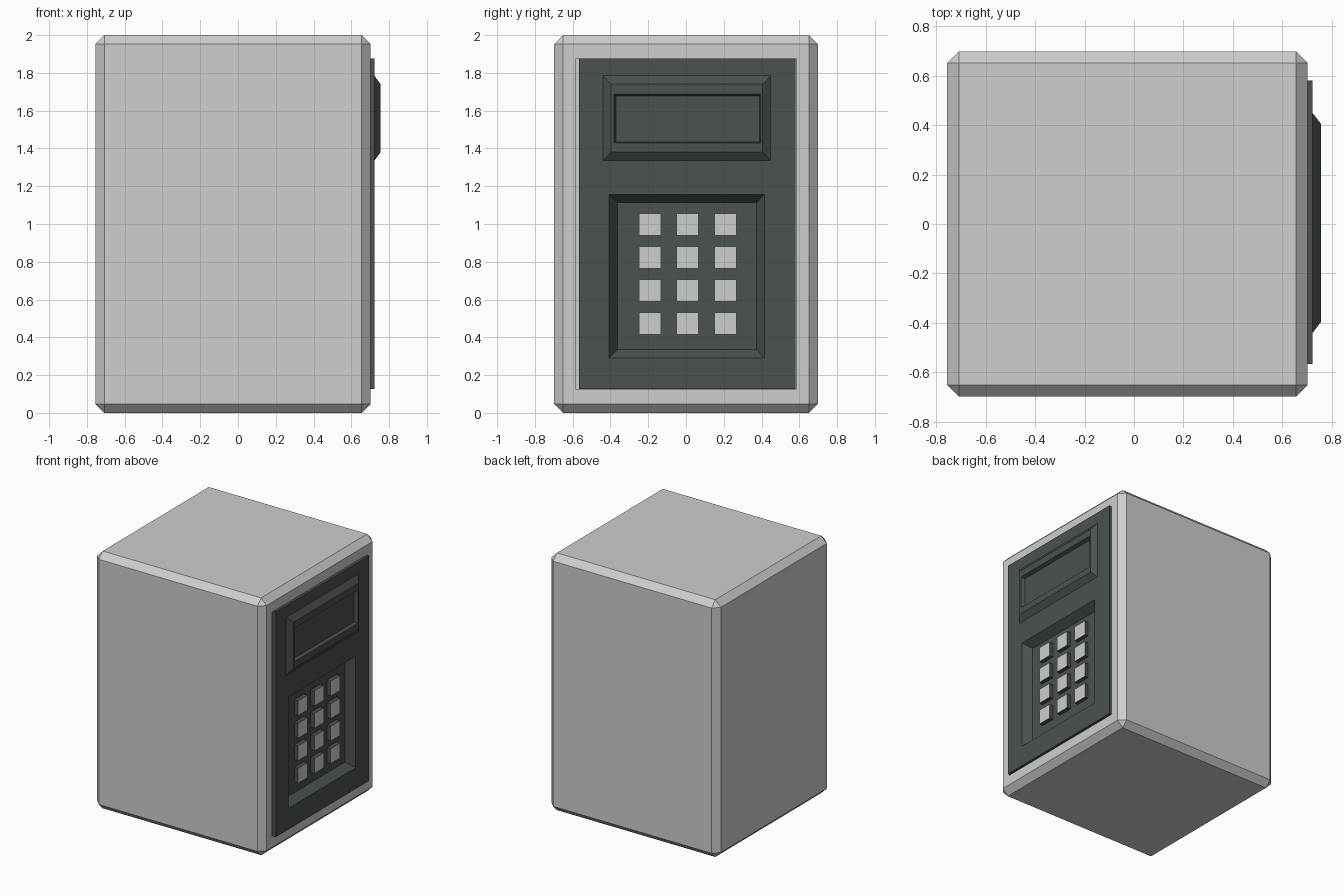
import bpy, bmesh
from mathutils import Vector

if "Cube" in bpy.data.objects:
    bpy.data.objects.remove(bpy.data.objects["Cube"], do_unlink=True)


def material(name, rgb):
    m = bpy.data.materials.new(name)
    m.use_nodes = True
    m.diffuse_color = (*rgb, 1)
    m.node_tree.nodes["Principled BSDF"].inputs["Base Color"].default_value = (*rgb, 1)
    return m


light = material("light_grey", (0.62, 0.62, 0.62))
dark = material("charcoal", (0.07, 0.082, 0.082))


def box(lo, hi):
    """Start a mesh holding one box between two corners."""
    bm = bmesh.new()
    bmesh.ops.create_cube(bm, size=1)
    lo, hi = Vector(lo), Vector(hi)
    for v in bm.verts:
        v.co = (lo + hi) / 2 + v.co * (hi - lo)
    return bm


def outer_faces(bm):
    """Faces looking along +x, lowest first."""
    bm.normal_update()
    faces = [f for f in bm.faces if f.normal.x > 0.99]
    return sorted(faces, key=lambda f: f.calc_center_median().z)


def step(bm, face, x, y0, y1, z0, z1):
    """Inset a face to the given rectangle and move it to depth x."""
    bmesh.ops.inset_individual(bm, faces=[face], thickness=0.005)
    c = face.calc_center_median()
    for v in face.verts:
        v.co = (x, y1 if v.co.y > c.y else y0, z1 if v.co.z > c.z else z0)


def finish(bm, name, *mats):
    mesh = bpy.data.meshes.new(name)
    bm.normal_update()
    bm.to_mesh(mesh)
    bm.free()
    for m in mats:
        mesh.materials.append(m)
    obj = bpy.data.objects.new(name, mesh)
    bpy.context.collection.objects.link(obj)
    return obj


# Chamfered housing with a pocket in its right-hand face
bm = box((-0.755, -0.698, 0), (0.702, 0.698, 2))
bmesh.ops.bevel(bm, geom=bm.edges[:], offset=0.047, segments=1, affect='EDGES')
face = outer_faces(bm)[0]
pocket = (-0.583, 0.582, 0.125, 1.877)
step(bm, face, 0.702, *pocket)
step(bm, face, 0.645, *pocket)
finish(bm, "housing", light)

# Control panel: sunken keypad tray below, raised display frame above
bm = box((0.646, -0.566, 0.126), (0.722, 0.581, 1.876))
bmesh.ops.bisect_plane(bm, geom=bm.verts[:] + bm.edges[:] + bm.faces[:],
                       plane_co=(0, 0, 1.25), plane_no=(0, 0, 1))
tray, display = outer_faces(bm)
step(bm, tray, 0.722, -0.408, 0.415, 0.29, 1.157)
step(bm, tray, 0.66, -0.363, 0.373, 0.335, 1.113)
step(bm, display, 0.722, -0.44, 0.448, 1.335, 1.785)
step(bm, display, 0.755, -0.397, 0.406, 1.38, 1.74)
step(bm, display, 0.755, -0.382, 0.394, 1.43, 1.688)
step(bm, display, 0.728, -0.37, 0.388, 1.435, 1.677)
finish(bm, "control_panel", dark)

# Keys: dark sides with light caps
half = 0.058
for row in range(4):
    for col in range(3):
        y, z = -0.191 + 0.2 * col, 0.998 - 0.175 * row
        bm = box((0.655, y - half, z - half), (0.692, y + half, z + half))
        outer_faces(bm)[0].material_index = 1
        finish(bm, f"key_{row + 1}_{col + 1}", dark, light)
